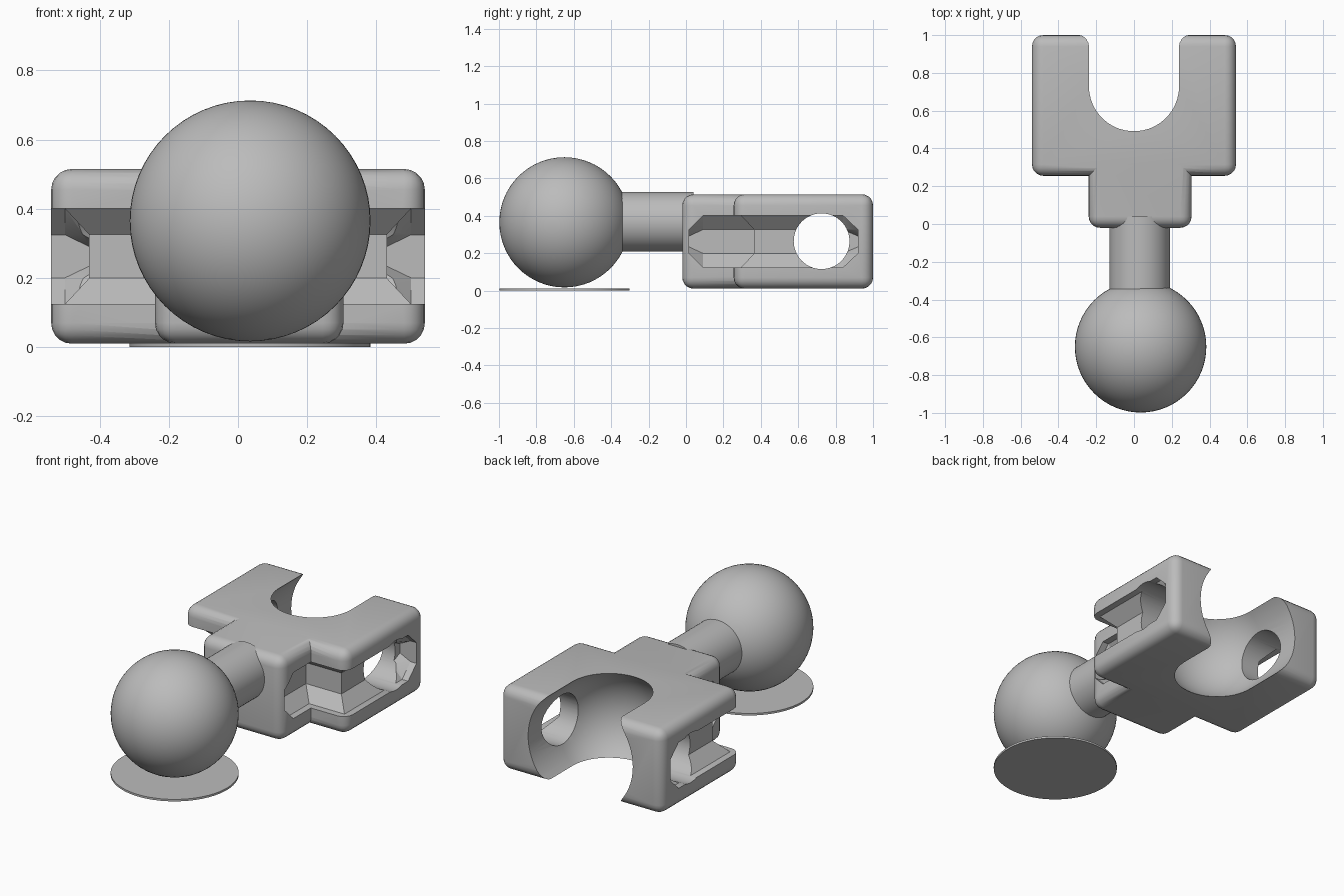
import bpy, bmesh, math
from mathutils import Matrix, Vector

cube = bpy.data.objects.get("Cube")
if cube:
    bpy.data.objects.remove(cube, do_unlink=True)

grey = bpy.data.materials.new("plain grey")
grey.use_nodes = True
grey.diffuse_color = (0.5, 0.5, 0.5, 1)
grey.node_tree.nodes["Principled BSDF"].inputs["Base Color"].default_value = (0.5, 0.5, 0.5, 1)

MID_Z = 0.2625
BALL_R = 0.348
BALL_X, BALL_Y = 0.035, -0.65


def make(name, bm):
    bmesh.ops.recalc_face_normals(bm, faces=bm.faces)
    mesh = bpy.data.meshes.new(name)
    bm.to_mesh(mesh)
    bm.free()
    mesh.materials.append(grey)
    obj = bpy.data.objects.new(name, mesh)
    bpy.context.collection.objects.link(obj)
    return obj


def activate(obj):
    bpy.ops.object.select_all(action='DESELECT')
    obj.select_set(True)
    bpy.context.view_layer.objects.active = obj


def smooth(obj):
    activate(obj)
    bpy.ops.object.shade_smooth_by_angle(angle=math.radians(30))


def rounded_box(name, low, high):
    bm = bmesh.new()
    low, high = Vector(low), Vector(high)
    size = high - low
    bmesh.ops.create_cube(bm, size=1, matrix=Matrix.Translation((low + high) / 2) @ Matrix.Diagonal((*size, 1)))
    bmesh.ops.bevel(bm, geom=bm.edges[:], offset=0.06, segments=5, profile=0.5, affect='EDGES')
    return make(name, bm)


def cylinder(name, radius, depth, center, axis=None):
    bm = bmesh.new()
    turn = Matrix.Rotation(math.pi / 2, 4, axis) if axis else Matrix()
    bmesh.ops.create_cone(bm, cap_ends=True, segments=64, radius1=radius, radius2=radius,
                          depth=depth, matrix=Matrix.Translation(center) @ turn)
    return make(name, bm)


def combine(target, tool, operation):
    tool.hide_render = True
    activate(target)
    mod = target.modifiers.new("combine", 'BOOLEAN')
    mod.operation, mod.solver, mod.object = operation, 'EXACT', tool
    bpy.ops.object.modifier_apply(modifier=mod.name)
    bpy.data.objects.remove(tool, do_unlink=True)


def socket_cutter():
    # Ball shape stretched out through the open back
    bm = bmesh.new()
    bmesh.ops.create_uvsphere(bm, u_segments=64, v_segments=32, radius=BALL_R,
                              matrix=Matrix.Rotation(math.pi / 2, 4, 'X'))
    for v in bm.verts:
        if v.co.y > 0.001:
            v.co.y += 0.7
        v.co += Vector((0, 0.73, MID_Z))
    return make("socket_cutter", bm)


def groove_cutter(side, neck_x):
    # Chamfered profile swept along the stem side, shoulder and arm, with tapered ends
    profile = [(0.1, -0.138), (-0.04, -0.138), (-0.11, -0.063),
               (-0.11, 0.063), (-0.04, 0.138), (0.1, 0.138)]
    # Each station: position, outward mitre direction, height scale
    stations = [((neck_x, 0.015), (1, 0), 0.45), ((neck_x, 0.09), (1, 0), 1),
                ((neck_x, 0.255), (1, -1), 1), ((0.54, 0.255), (1, -1), 1),
                ((0.54, 0.84), (1, 0), 1), ((0.54, 0.92), (1, 0), 0.45)]
    bm = bmesh.new()
    rings = []
    for (x, y), (dx, dy), scale in stations:
        rings.append([bm.verts.new((side * (x + d * dx), y + d * dy, MID_Z + h * scale))
                      for d, h in profile])
    for a, b in zip(rings, rings[1:]):
        for i in range(len(profile)):
            j = (i + 1) % len(profile)
            bm.faces.new((a[i], a[j], b[j], b[i]))
    bm.faces.new(rings[0])
    bm.faces.new(rings[-1])
    bmesh.ops.triangulate(bm, faces=bm.faces[:])
    return make("groove_cutter", bm)


# Forked block: wide body joined to a narrower stem
block = rounded_box("socket_block", (-0.54, 0.255, 0.01), (0.54, 1.0, 0.515))
stem = rounded_box("stem", (-0.24, -0.02, 0.0105), (0.305, 0.42, 0.5145))
combine(block, stem, 'UNION')
combine(block, groove_cutter(1, 0.305), 'DIFFERENCE')
combine(block, groove_cutter(-1, 0.24), 'DIFFERENCE')
combine(block, socket_cutter(), 'DIFFERENCE')
combine(block, cylinder("hole_cutter", 0.149, 1.4, (0, 0.725, 0.264), 'Y'), 'DIFFERENCE')
smooth(block)

# Neck rod between block and ball
smooth(cylinder("neck_rod", 0.16, 0.46, (0.03, -0.19, 0.368), 'X'))

# Ball
bm = bmesh.new()
bmesh.ops.create_uvsphere(bm, u_segments=64, v_segments=32, radius=BALL_R,
                          matrix=Matrix.Translation((BALL_X, BALL_Y, 0.365)))
smooth(make("ball", bm))

# Thin disc under the ball
smooth(cylinder("base_disc", BALL_R, 0.012, (BALL_X, BALL_Y, 0.006)))
